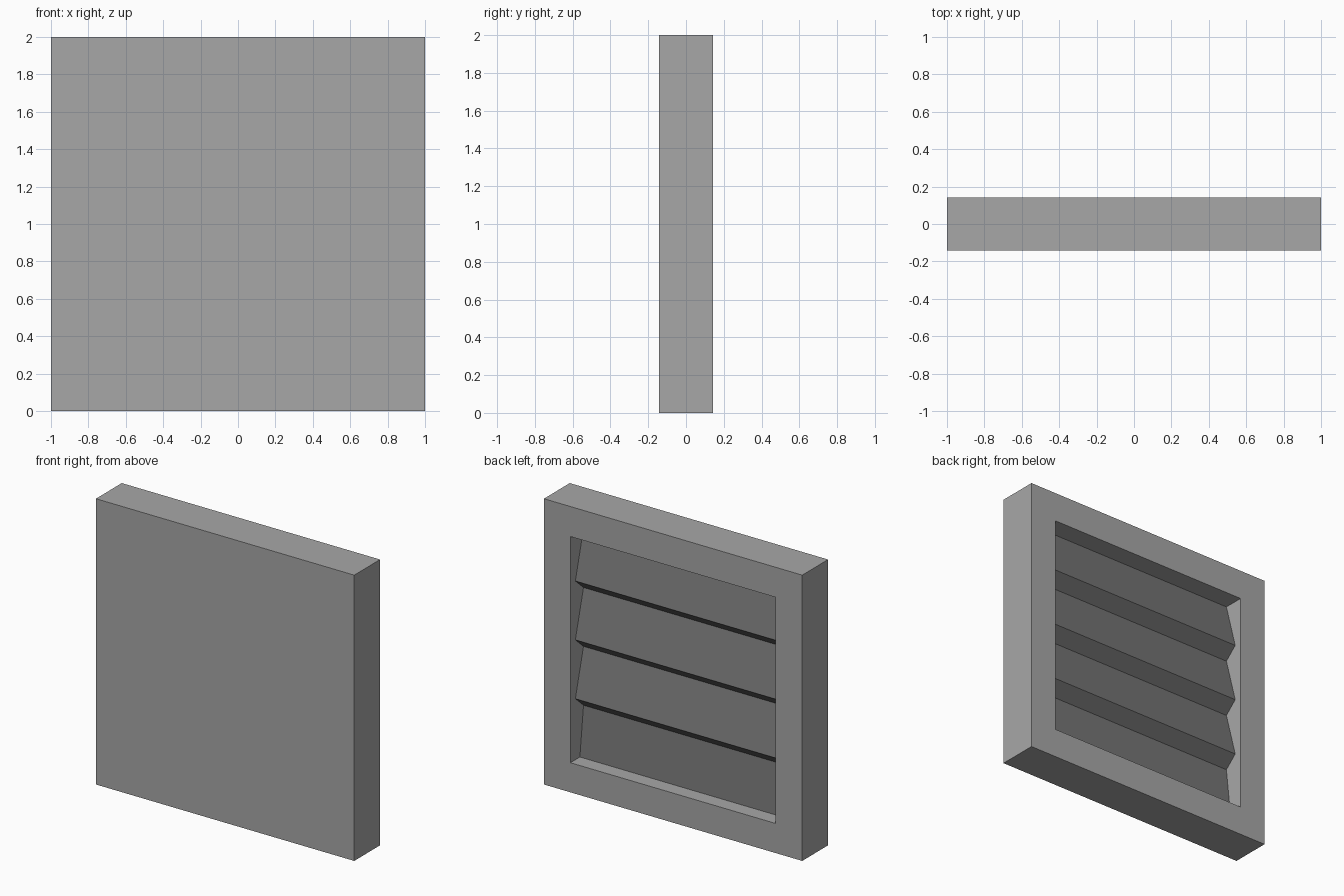
import bpy, bmesh

if "Cube" in bpy.data.objects:
    bpy.data.objects.remove(bpy.data.objects["Cube"])

DEPTH = 0.143          # half thickness of the panel
HALF = 0.795           # half width of the recess
LOW, HIGH = 0.207, 1.79
PITCH = 0.412          # spacing of the louvres


def grey(name, value):
    mat = bpy.data.materials.new(name)
    mat.diffuse_color = (value, value, value, 1)
    mat.use_nodes = True
    mat.node_tree.nodes["Principled BSDF"].inputs["Base Color"].default_value = mat.diffuse_color
    return mat


def extrude_profile(name, profile, half_width):
    """Closed (y, z) profile extruded along x."""
    bm = bmesh.new()
    face = bm.faces.new([bm.verts.new((-half_width, y, z)) for y, z in profile])
    ext = bmesh.ops.extrude_face_region(bm, geom=[face])
    verts = [v for v in ext["geom"] if isinstance(v, bmesh.types.BMVert)]
    bmesh.ops.translate(bm, verts=verts, vec=(2 * half_width, 0, 0))
    bmesh.ops.recalc_face_normals(bm, faces=bm.faces[:])
    mesh = bpy.data.meshes.new(name)
    bm.to_mesh(mesh)
    bm.free()
    obj = bpy.data.objects.new(name, mesh)
    bpy.context.collection.objects.link(obj)
    return obj


# Solid panel with a plain front
panel = extrude_profile("louvred_panel", [
    (-DEPTH, 0), (DEPTH, 0), (DEPTH, 2), (-DEPTH, 2)], 1.0)

# Recess in the back, its floor stepped into sloping louvres
profile = [(0.2, LOW), (0.2, HIGH), (-0.002, HIGH)]
for i in range(1, 4):
    root = HIGH - i * PITCH
    profile += [(0.088, root + 0.08), (-0.002, root)]
profile.append((0.038, LOW))
cutter = extrude_profile("recess_cutter", profile, HALF)
cutter.hide_render = True

# Cut the recess and discard the cutter
mod = panel.modifiers.new("recess", "BOOLEAN")
mod.operation = "DIFFERENCE"
mod.solver = "EXACT"
mod.object = cutter
bpy.context.view_layer.objects.active = panel
bpy.ops.object.modifier_apply(modifier=mod.name)
bpy.data.objects.remove(cutter, do_unlink=True)

# Mid grey frame, darker louvres (the sloping faces)
panel.data.materials.clear()
panel.data.materials.append(grey("frame_grey", 0.386))
panel.data.materials.append(grey("louvre_grey", 0.18))
for p in panel.data.polygons:
    sloped = abs(p.normal.y) > 0.1 and abs(p.normal.z) > 0.05
    p.material_index = 1 if sloped else 0
